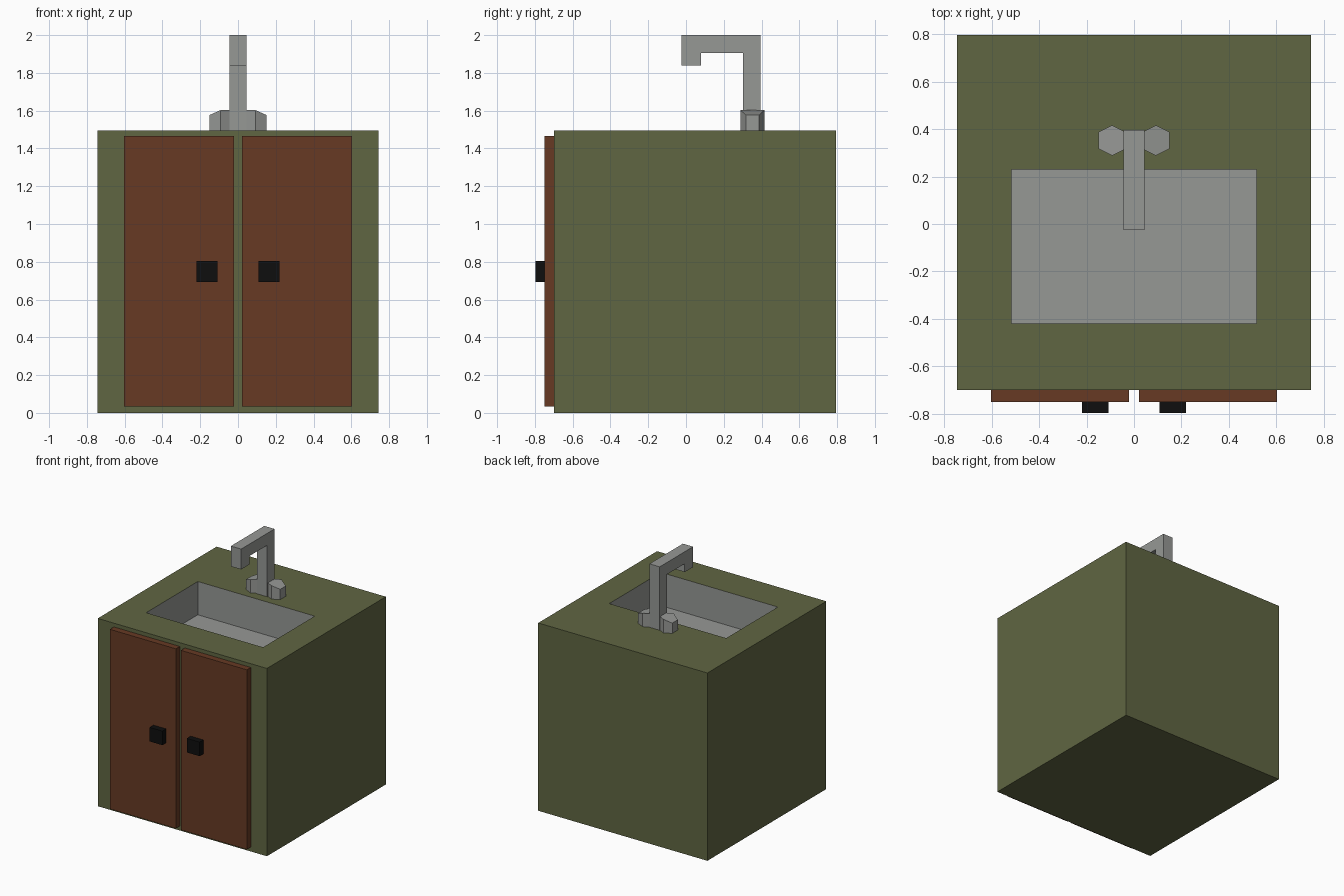
import bpy, bmesh

if "Cube" in bpy.data.objects:
    bpy.data.objects.remove(bpy.data.objects["Cube"])


def srgb(r, g, b):
    f = lambda c: c / 12.92 if c <= 0.04045 else ((c + 0.055) / 1.055) ** 2.4
    return (f(r / 255), f(g / 255), f(b / 255), 1)


def material(name, rgb):
    m = bpy.data.materials.new(name)
    m.diffuse_color = srgb(*rgb)
    m.use_nodes = True
    m.node_tree.nodes["Principled BSDF"].inputs["Base Color"].default_value = m.diffuse_color
    return m


GREEN = material("olive_green", (96, 102, 66))
BROWN = material("door_brown", (103, 58, 36))
GREY = material("sink_grey", (150, 152, 149))
BLACK = material("knob_black", (14, 14, 14))


def finish(bm, name, *mats):
    bmesh.ops.recalc_face_normals(bm, faces=bm.faces)
    me = bpy.data.meshes.new(name)
    bm.to_mesh(me)
    bm.free()
    for m in mats:
        me.materials.append(m)
    ob = bpy.data.objects.new(name, me)
    bpy.context.collection.objects.link(ob)
    return ob


def add_box(bm, lo, hi):
    verts = bmesh.ops.create_cube(bm, size=1)["verts"]
    for v in verts:
        v.co = [(a + b) / 2 + c * (b - a) for a, b, c in zip(lo, hi, v.co)]


def box(name, lo, hi, mat):
    bm = bmesh.new()
    add_box(bm, lo, hi)
    return finish(bm, name, mat)


def prism(name, pts, direction, mat):
    """Extrude a closed 3D outline along a direction."""
    bm = bmesh.new()
    face = bm.faces.new([bm.verts.new(p) for p in pts])
    new = bmesh.ops.extrude_face_region(bm, geom=[face])["geom"]
    bmesh.ops.translate(bm, vec=direction,
                        verts=[g for g in new if isinstance(g, bmesh.types.BMVert)])
    return finish(bm, name, mat)


TOP = 1.495

# Cabinet with the basin sunk into its top
bm = bmesh.new()
add_box(bm, (-0.745, -0.70, 0), (0.745, 0.795, TOP))
bm.faces.ensure_lookup_table()
rim = max(bm.faces, key=lambda f: f.calc_center_median().z)
bmesh.ops.inset_region(bm, faces=[rim], thickness=0.2)
for v in rim.verts:
    v.co.x = 0.515 if v.co.x > 0 else -0.515
    v.co.y = 0.23 if v.co.y > 0.05 else -0.42
old = set(bm.faces) - {rim}
new = bmesh.ops.extrude_face_region(bm, geom=[rim])["geom"]
bmesh.ops.translate(bm, vec=(0, 0, -0.265),
                    verts=[g for g in new if isinstance(g, bmesh.types.BMVert)])
if rim.is_valid:
    bm.faces.remove(rim)
for f in bm.faces:
    f.material_index = 0 if f in old else 1
finish(bm, "cabinet_with_basin", GREEN, GREY)

# Doors, door knobs and tap handles, left and right
for side, s in (("left", -1), ("right", 1)):
    def span(a, b):
        return sorted((s * a, s * b))

    x0, x1 = span(0.022, 0.603)
    box(side + "_door", (x0, -0.75, 0.035), (x1, -0.70, 1.465), BROWN)
    x0, x1 = span(0.108, 0.22)
    box(side + "_door_knob", (x0, -0.797, 0.693), (x1, -0.75, 0.805), BLACK)

    # Six-sided tap handle whose outer edge dips down
    outline = [(0.15, -0.035), (0.15, 0.035), (0.092, 0.064),
               (0.034, 0.035), (0.034, -0.035), (0.092, -0.064)]
    handle = prism(side + "_tap_handle",
                   [(s * x, 0.352 + y, TOP) for x, y in outline], (0, 0, 0.108), GREY)
    for v in handle.data.vertices:
        if v.co.z > TOP + 0.05 and abs(v.co.x) > 0.14:
            v.co.z = 1.577

# Hooked spout
profile = [(0.303, TOP), (0.395, TOP), (0.395, 2.0), (-0.025, 2.0),
           (-0.025, 1.838), (0.08, 1.838), (0.08, 1.905), (0.303, 1.905)]
prism("tap_spout", [(-0.045, y, z) for y, z in profile], (0.09, 0, 0), GREY)
